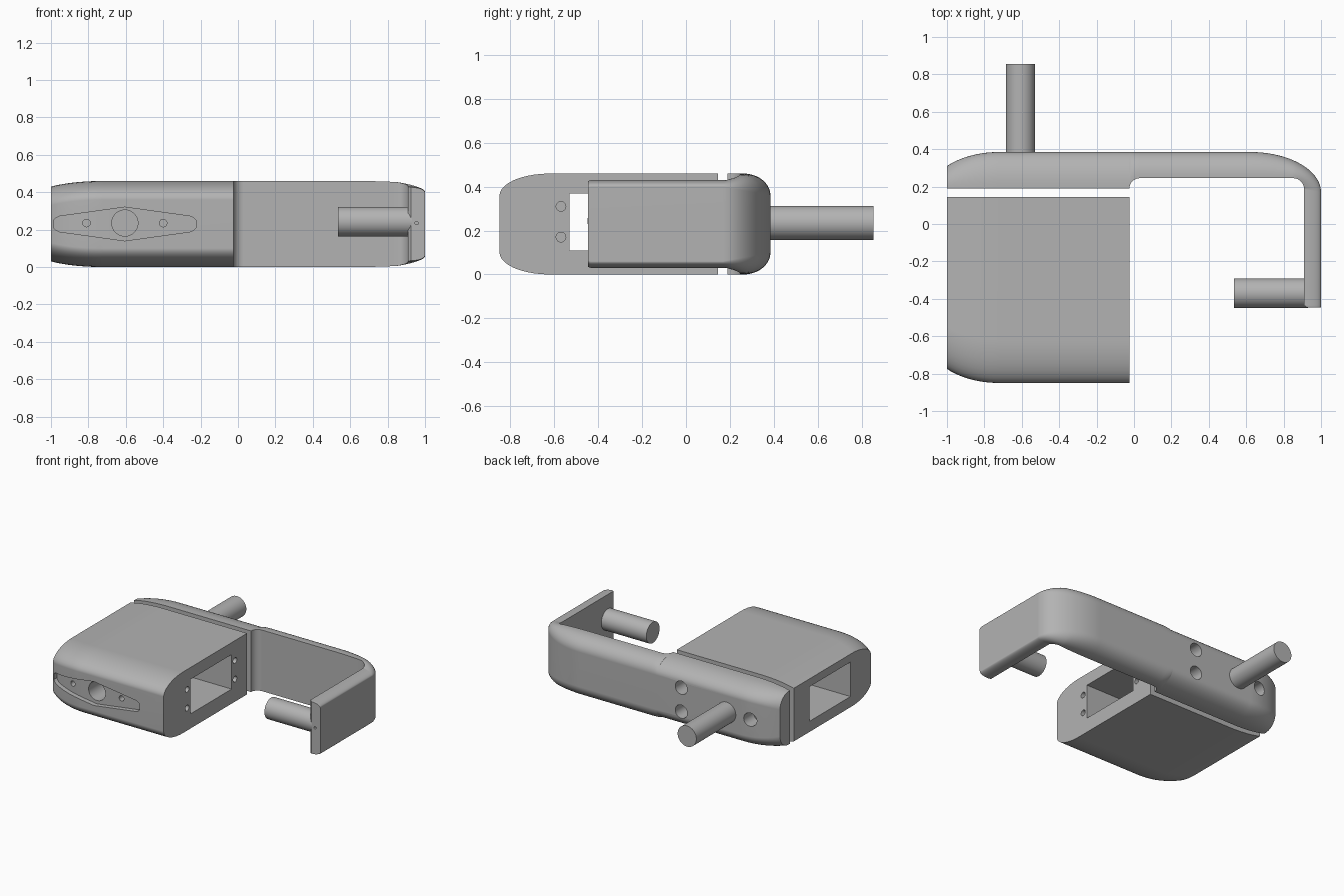
import bpy, bmesh
from math import sin, cos, pi, sqrt, acos
from mathutils import Matrix, Vector

cube = bpy.data.objects.get("Cube")
if cube:
    bpy.data.objects.remove(cube, do_unlink=True)

grey = bpy.data.materials.new("plain grey")
grey.use_nodes = True
grey.diffuse_color = (0.45, 0.45, 0.45, 1)
grey.node_tree.nodes["Principled BSDF"].inputs["Base Color"].default_value = grey.diffuse_color

MID = 0.23  # height of the centre plane


def finish(name, bm):
    bmesh.ops.recalc_face_normals(bm, faces=bm.faces)
    mesh = bpy.data.meshes.new(name)
    bm.to_mesh(mesh)
    bm.free()
    mesh.materials.append(grey)
    ob = bpy.data.objects.new(name, mesh)
    bpy.context.collection.objects.link(ob)
    return ob


def loft(name, rings):
    """Skin a list of equal-length rings and cap both ends."""
    bm = bmesh.new()
    loops = [[bm.verts.new(p) for p in ring] for ring in rings]
    n = len(loops[0])
    for a, b in zip(loops, loops[1:]):
        for i in range(n):
            j = (i + 1) % n
            bm.faces.new((a[i], a[j], b[j], b[i]))
    bm.faces.new(loops[0])
    bm.faces.new(loops[-1])
    return finish(name, bm)


def rod(name, start, end, radius):
    start, end = Vector(start), Vector(end)
    axis = end - start
    turn = axis.to_track_quat("Z", "Y").to_matrix().to_4x4()
    bm = bmesh.new()
    bmesh.ops.create_cone(bm, cap_ends=True, segments=40, radius1=radius, radius2=radius,
                          depth=axis.length, matrix=Matrix.Translation((start + end) / 2) @ turn)
    return finish(name, bm)


def box(name, lo, hi):
    return loft(name, [[(x, lo[1], lo[2]), (x, hi[1], lo[2]), (x, hi[1], hi[2]), (x, lo[1], hi[2])]
                       for x in (lo[0], hi[0])])


def activate(ob):
    bpy.ops.object.select_all(action="DESELECT")
    ob.select_set(True)
    bpy.context.view_layer.objects.active = ob


def cut(ob, cutters):
    activate(ob)
    for c in cutters:
        mod = ob.modifiers.new("cut", "BOOLEAN")
        mod.operation, mod.solver, mod.object = "DIFFERENCE", "EXACT", c
        bpy.ops.object.modifier_apply(modifier=mod.name)
        bpy.data.objects.remove(c, do_unlink=True)


def smooth(ob):
    activate(ob)
    bpy.ops.object.shade_smooth_by_angle(angle=0.5)
    mod = ob.modifiers.new("normals", "WEIGHTED_NORMAL")
    mod.keep_sharp = True


def taper(x):
    """0 along the straight part, rising to 1 at the rounded right end."""
    d = max(0, -0.72 - x) / 0.38
    return (1 - sqrt(1 - d * d)) / (1 - sqrt(1 - (0.28 / 0.38) ** 2))


def front(x):
    return -0.85 + 0.075 * taper(x)


END_XS = [-1 + 0.28 * i / 12 for i in range(13)]
QUARTER = [i / 10 * pi / 2 for i in range(11)]

# Main block: elliptically rounded front edges, tapering to the right end
rings = []
for x in END_XS + [-0.025]:
    h, y = 0.23 - 0.03 * taper(x), front(x)
    side = [(y + 0.23 * (1 - sin(t)), h - 0.1 * (1 - cos(t))) for t in QUARTER]
    upper = [(0.145, h)] + side
    ring = [(x, py, MID + pz) for py, pz in upper] + [(x, py, MID - pz) for py, pz in reversed(upper)]
    rings.append(ring)
block = loft("main_block", rings)

# Diamond pocket that follows the front surface
CX = -0.605
offsets = [0.04 * i for i in range(9)] + [0.35, 0.37, 0.38]
rings = []
for dx in sorted({s * d for d in offsets for s in (-1, 1)}):
    h = 0.09 - 0.139 * abs(dx)
    if abs(dx) > 0.36:
        h = 0.032 if abs(dx) < 0.375 else 0.02
    x = CX + dx
    floor = front(x) + 0.035
    rings.append([(x, -1, MID - h), (x, floor, MID - h), (x, floor, MID + h), (x, -1, MID + h)])
cutters = [loft("pocket_cutter", rings), box("window_cutter", (-1.2, -0.53, 0.11), (0.2, -0.04, 0.37))]

# Bolt holes in the pocket and around the window
cutters.append(rod("hole_cutter", (CX, -0.9, 0.235), (CX, -0.6, 0.235), 0.07))
for x in (-0.81, -0.4):
    cutters.append(rod("hole_cutter", (x, -0.9, 0.235), (x, -0.68, 0.235), 0.02))
for y in (-0.57, 0.0):
    for z in (0.17, 0.31):
        cutters.append(rod("hole_cutter", (-0.17, y, z), (0.1, y, z), 0.022))
cut(block, cutters)
smooth(block)

# Hooked arm: stations of (inner point, outer point, half height, edge drop)
stations = [((x, 0.19), (x, 0.385 - 0.075 * taper(x)), 0.23 - 0.03 * taper(x), 0.1) for x in END_XS]
stations.append(((-0.025, 0.19), (-0.025, 0.385), 0.23, 0.1))
for t in QUARTER[2::2]:
    x = 0.03 - 0.055 * cos(t)
    stations.append(((x, 0.19 + 0.055 * sin(t)), (x, 0.385), 0.23, 0.1))
turn = acos(0.23 / 0.38)  # where the inner corner begins
for i in range(25):
    t = pi / 2 * (1 - i / 24)
    ox, oy = 0.62 + 0.38 * cos(t), 0.17 + 0.215 * sin(t)
    a = min(1, t / turn) * pi / 2
    inner = (ox, 0.245) if t > turn else (0.85 + 0.06 * cos(a), 0.185 + 0.06 * sin(a))
    k = 1 - sin(t)
    stations.append((inner, (ox, oy), 0.23 - 0.03 * k, 0.1 - 0.07 * k))
stations.append(((0.91, -0.435), (1, -0.435), 0.2, 0.03))
stations.append(((0.925, -0.447), (1, -0.447), 0.195, 0.03))

rings = []
for inner, outer, h, drop in stations:
    inner, outer = Vector(inner), Vector(outer)
    upper = [(inner, h)]
    for t in QUARTER:
        upper.append((inner.lerp(outer, 0.12 + 0.88 * sin(t)), h - drop * (1 - cos(t))))
    rings.append([(p.x, p.y, MID + z) for p, z in upper] + [(p.x, p.y, MID - z) for p, z in reversed(upper)])
arm = loft("hooked_arm", rings)

# Blind holes on the back of the arm and a small one in its tip
cutters = [rod("hole_cutter", (x, 0.27, z), (x, 0.5, z), 0.05)
           for x, z in ((-0.8, 0.23), (-0.23, 0.14), (-0.23, 0.32))]
cutters.append(rod("hole_cutter", (0.955, -0.5, 0.235), (0.955, -0.4, 0.235), 0.009))
cut(arm, cutters)
smooth(arm)

# Round pins
smooth(rod("back_pin", (-0.607, 0.36, 0.235), (-0.607, 0.855, 0.235), 0.078))
smooth(rod("tip_pin", (0.535, -0.37, 0.243), (0.93, -0.37, 0.243), 0.079))
